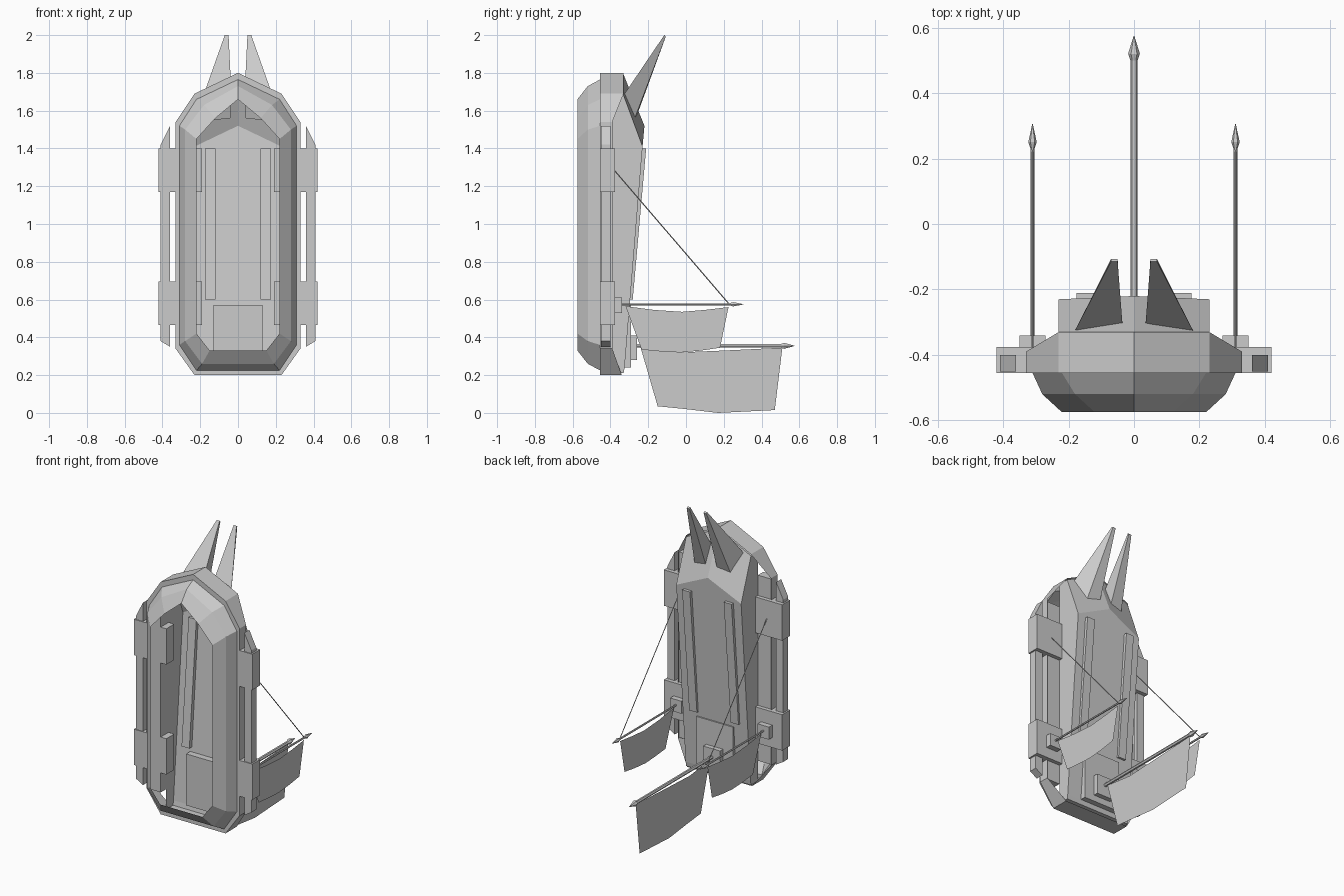
import bpy, bmesh, math
from mathutils import Vector

if "Cube" in bpy.data.objects:
    bpy.data.objects.remove(bpy.data.objects["Cube"], do_unlink=True)

grey = bpy.data.materials.new("plain_grey")
grey.use_nodes = True
colour = (0.6, 0.6, 0.6, 1)
grey.diffuse_color = colour
grey.node_tree.nodes["Principled BSDF"].inputs["Base Color"].default_value = colour


def make(name, points, faces, fix=True):
    mesh = bpy.data.meshes.new(name)
    mesh.from_pydata(points, [], faces)
    if fix:
        bm = bmesh.new()
        bm.from_mesh(mesh)
        bmesh.ops.recalc_face_normals(bm, faces=bm.faces)
        bm.to_mesh(mesh)
        bm.free()
    mesh.materials.append(grey)
    obj = bpy.data.objects.new(name, mesh)
    bpy.context.collection.objects.link(obj)
    return obj


def loft(name, loops, cap_start=False, cap_end=False):
    """Join matching closed loops of points with quads."""
    n = len(loops[0])
    points = [p for loop in loops for p in loop]
    faces = [(k * n + i, k * n + (i + 1) % n, (k + 1) * n + (i + 1) % n, (k + 1) * n + i)
             for k in range(len(loops) - 1) for i in range(n)]
    if cap_start:
        faces.append(tuple(range(n)))
    if cap_end:
        faces.append(tuple(range((len(loops) - 1) * n, len(loops) * n)))
    return make(name, points, faces)


def box(name, x, y, z):
    loops = [[(x[0], v, z[0]), (x[1], v, z[0]), (x[1], v, z[1]), (x[0], v, z[1])] for v in y]
    return loft(name, loops, True, True)


def tube(name, a, b, r0, r1, sides=6):
    """Straight rod or cone between two points."""
    a, b = Vector(a), Vector(b)
    turn = (b - a).to_track_quat('Z', 'Y')
    loops = []
    for centre, r in ((a, r0), (b, r1)):
        ring = [math.tau * i / sides for i in range(sides)]
        loops.append([centre + turn @ Vector((r * math.cos(t), r * math.sin(t), 0)) for t in ring])
    return loft(name, loops, True, True)


def outline(half):
    """Mirror (x, y, z) points that start on the centre line."""
    return half + [(-x, y, z) for x, y, z in reversed(half) if x > 0]


# Open-fronted hull rim, faceted, running back into the outer frame
def level(y, xz):
    return outline([(x, y, z) for x, z in xz])


front = level(-.575, [(0, 1.66), (.12, 1.56), (.22, 1.45), (.22, .42), (.15, .33)])
middle = level(-.52, [(0, 1.73), (.18, 1.63), (.28, 1.5), (.28, .38), (.19, .26)])
back = level(-.455, [(0, 1.765), (.22, 1.66), (.31, 1.52), (.31, .36), (.22, .225)])
loft("hull_rim", [front, middle, back])

frame_front = level(-.455, [(0, 1.8), (.23, 1.69), (.33, 1.54), (.33, .34), (.23, .2)])
loft("frame_face", [back, frame_front])
frame_depth = [-.33, -.33, -.39, -.39, -.34]
frame_half = [(p[0], y, p[2]) for p, y in zip(frame_front, frame_depth)]
frame_back = outline(frame_half)
loft("frame_band", [frame_front, frame_back])

# Rear trunk, open towards the hull
trunk_front = level(-.4, [(0, 1.79), (.23, 1.68), (.23, .21)])
trunk_shoulder = level(-.33, [(0, 1.79), (.23, 1.68), (.23, .21)])
trunk_back = outline([(0, -.22, 1.52), (.23, -.23, 1.41), (.23, -.325, .24)])
loft("rear_trunk", [trunk_front, trunk_shoulder, trunk_back], cap_end=True)

# Stepped bracket at the foot of the trunk
box("rear_bracket", (-.13, .13), (-.34, -.29), (.24, .57))
box("rear_pole_mount", (-.06, .06), (-.29, -.26), (.28, .41))


def arrow_pole(name, x, z, y0, y1, tip, r):
    tube(name, (x, y0, z), (x, y1, z), r, r)
    tube(name + "_head_base", (x, y1 - .01, z), (x, y1 + .01, z), r, r + .007)
    tube(name + "_head", (x, y1 + .01, z), (x, tip, z), r + .007, .001)


def sail(name, x, top, bottom):
    n = len(top)
    points = [(x, y, z) for y, z in top + bottom]
    faces = [(i, i + 1, n + i + 1, n + i) for i in range(n - 1)]
    make(name, points, faces, fix=False)


# Central pole and banner
arrow_pole("rear_pole", 0, .355, -.27, .51, .575, .011)
sail("rear_banner", 0,
     [(-.24, .345), (-.04, .32), (.2, .33), (.51, .345)],
     [(-.15, .035), (.0, .02), (.17, 0), (.47, .015)])

for side, word in ((1, "left"), (-1, "right")):
    def pair(a, b):
        return tuple(sorted((a * side, b * side)))

    # Side pillar inside the frame and outer rail
    box(word + "_pillar", pair(.23, .328), (-.455, -.4), (.34, 1.53))
    rail = [(.36, .35), (.41, .38), (.41, 1.42), (.36, 1.52)]
    loft(word + "_rail", [[(x * side, y, z) for x, z in rail] for y in (-.45, -.4)], True, True)

    # Clamps tying rail and hull together
    box(word + "_upper_clamp", pair(.19, .42), (-.455, -.375), (1.17, 1.4))
    box(word + "_lower_clamp", pair(.19, .42), (-.455, -.375), (.465, .695))
    box(word + "_pole_mount", pair(.27, .35), (-.38, -.34), (.53, .61))

    # Side pole, stay cord and banner
    arrow_pole(word + "_pole", side * .31, .575, -.35, .24, .305, .006)
    tube(word + "_stay", (side * .31, -.38, 1.285), (side * .31, .225, .58), .003, .003, 4)
    sail(word + "_banner", side * .31,
         [(-.32, .565), (-.17, .545), (-.02, .535), (.1, .545), (.225, .56)],
         [(-.235, .335), (-.13, .325), (-.03, .32), (.08, .33), (.18, .345)])

    # Raised strip on the sloping back
    x0, x1 = .12 * side, .175 * side
    strip = [[(x, y + d, z) for x, d in ((x0, -.02), (x1, -.02), (x1, .02), (x0, .02))]
             for y, z in ((-.231, 1.4), (-.302, .6))]
    loft(word + "_back_strip", strip, True, True)

    # Tapered horn
    base = [(.035, -.31, 1.69), (.18, -.325, 1.69), (.13, -.275, 1.55), (.04, -.265, 1.56)]
    tip = [(.05, -.115, 2), (.07, -.115, 2), (.07, -.107, 1.992), (.05, -.107, 1.992)]
    loft(word + "_horn", [[(x * side, y, z) for x, y, z in loop] for loop in (base, tip)], True, True)
